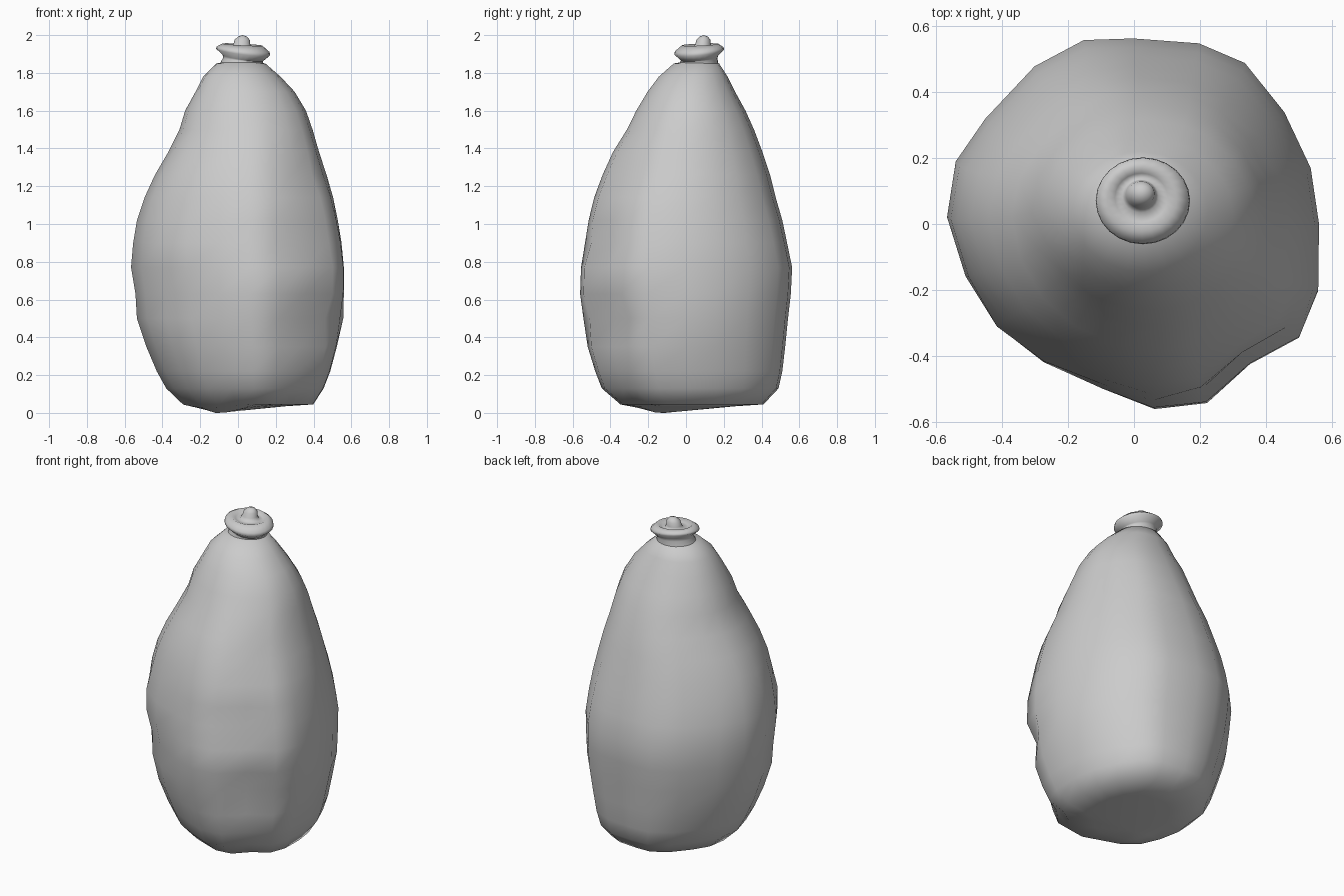
import bpy, bmesh
from math import sin, cos, pi, atan2, exp, hypot

# widest plan outline, counter-clockwise from above
OUTLINE = [(.565, 0), (.54, .17), (.46, .34), (.34, .49), (.2, .55), (0, .565), (-.15, .56),
           (-.3, .48), (-.45, .32), (-.54, .19), (-.567, .02), (-.51, -.16), (-.41, -.31),
           (-.27, -.42), (-.1, -.5), (.06, -.56), (.22, -.54), (.35, -.42), (.5, -.34), (.56, -.2)]
N = len(OUTLINE)

# body sections: z, xmin, xmax, ymin, ymax
BODY = [(.035, -.18, .25, -.22, .26), (.045, -.29, .40, -.35, .41), (.13, -.38, .455, -.45, .49),
        (.22, -.43, .49, -.485, .51), (.35, -.485, .525, -.525, .525), (.5, -.54, .56, -.55, .54),
        (.63, -.555, .562, -.565, .555), (.77, -.567, .562, -.56, .562), (.9, -.555, .55, -.545, .535),
        (1.02, -.535, .53, -.52, .51), (1.14, -.495, .505, -.49, .475), (1.26, -.44, .47, -.445, .445),
        (1.38, -.37, .43, -.39, .405), (1.5, -.31, .395, -.315, .36), (1.6, -.28, .36, -.265, .315),
        (1.7, -.225, .30, -.205, .26), (1.78, -.185, .225, -.145, .22), (1.85, -.115, .145, -.065, .175)]

# fabric folds: angle in degrees, z, angular width, height, push
FOLDS = [(-45, .50, 22, .08, -.045), (-45, .70, 25, .07, .02), (-60, .92, 20, .06, -.025),
         (-40, 1.25, 18, .08, -.02), (135, 1.08, 20, .06, -.025), (135, 1.32, 20, .07, -.02),
         (225, .60, 20, .10, -.03), (225, .86, 18, .08, .025), (180, .60, 18, .10, -.012)]


def section(z, x0, x1, y0, y1):
    """One ring: faceted outline below, rounder toward the neck, pushed by folds."""
    cx, cy, hx, hy = (x0 + x1) / 2, (y0 + y1) / 2, (x1 - x0) / 2, (y1 - y0) / 2
    t = min(1, max(0, (z - .9) / .8))
    ring = []
    for px, py in OUTLINE:
        a = atan2(py, px)
        ux = px / .567 * (1 - t) + cos(a) * t
        uy = py / .565 * (1 - t) + sin(a) * t
        push = 1
        for fa, fz, wa, wz, d in FOLDS:
            da = (a - fa * pi / 180 + pi) % (2 * pi) - pi
            push += d / .5 * exp(-(da * 57.3 / wa) ** 2 - ((z - fz) / wz) ** 2)
        x, y = cx + hx * ux * push, cy + hy * uy * push
        # uneven, sagging base
        dz = -.037 * exp(-((x + .09) ** 2 + (y + .12) ** 2) / .02) if z < .1 else 0
        ring.append((x, y, max(0, z + dz)))
    return ring


def loft(name, rings, bottom, top):
    bm = bmesh.new()
    rows = [[bm.verts.new(p) for p in r] for r in rings]
    n = len(rows[0])
    for a, b in zip(rows, rows[1:]):
        for i in range(n):
            j = (i + 1) % n
            bm.faces.new((a[i], a[j], b[j], b[i]))
    for row, tip, flip in ((rows[0], bottom, True), (rows[-1], top, False)):
        if tip:
            c = bm.verts.new(tip)
            for i in range(n):
                e = (row[i], row[(i + 1) % n])
                bm.faces.new((e[::-1] if flip else e) + (c,))
    for f in bm.faces:
        f.smooth = True
    me = bpy.data.meshes.new(name)
    bm.to_mesh(me)
    bm.free()
    ob = bpy.data.objects.new(name, me)
    bpy.context.collection.objects.link(ob)
    return ob


# sack body
loft("sack_body", [section(*s) for s in BODY], (-.05, -.06, .005), (.02, .06, 1.87))


# flared tie collar with dished top and central nub: z, radius, tilt, centre x, centre y
COLLAR = [(1.83, .125, 0, .018, .06), (1.87, .105, .01, .025, .07), (1.88, .108, .02, .027, .07),
          (1.91, .143, .022, .027, .07), (1.925, .14, .018, .027, .07), (1.95, .105, .007, .024, .075),
          (1.935, .08, .004, .022, .08), (1.93, .055, 0, .02, .085), (1.95, .045, 0, .02, .09),
          (1.975, .04, 0, .022, .092), (1.992, .024, 0, .024, .094)]
rings = []
for z, r, tilt, cx, cy in COLLAR:
    ring = []
    for i in range(24):
        a = 2 * pi * i / 24
        ring.append((cx + r * cos(a), cy + r * .92 * sin(a), z + tilt * cos(a - 2.5)))
    rings.append(ring)
loft("tied_neck", rings, None, (.024, .094, 2.0))
